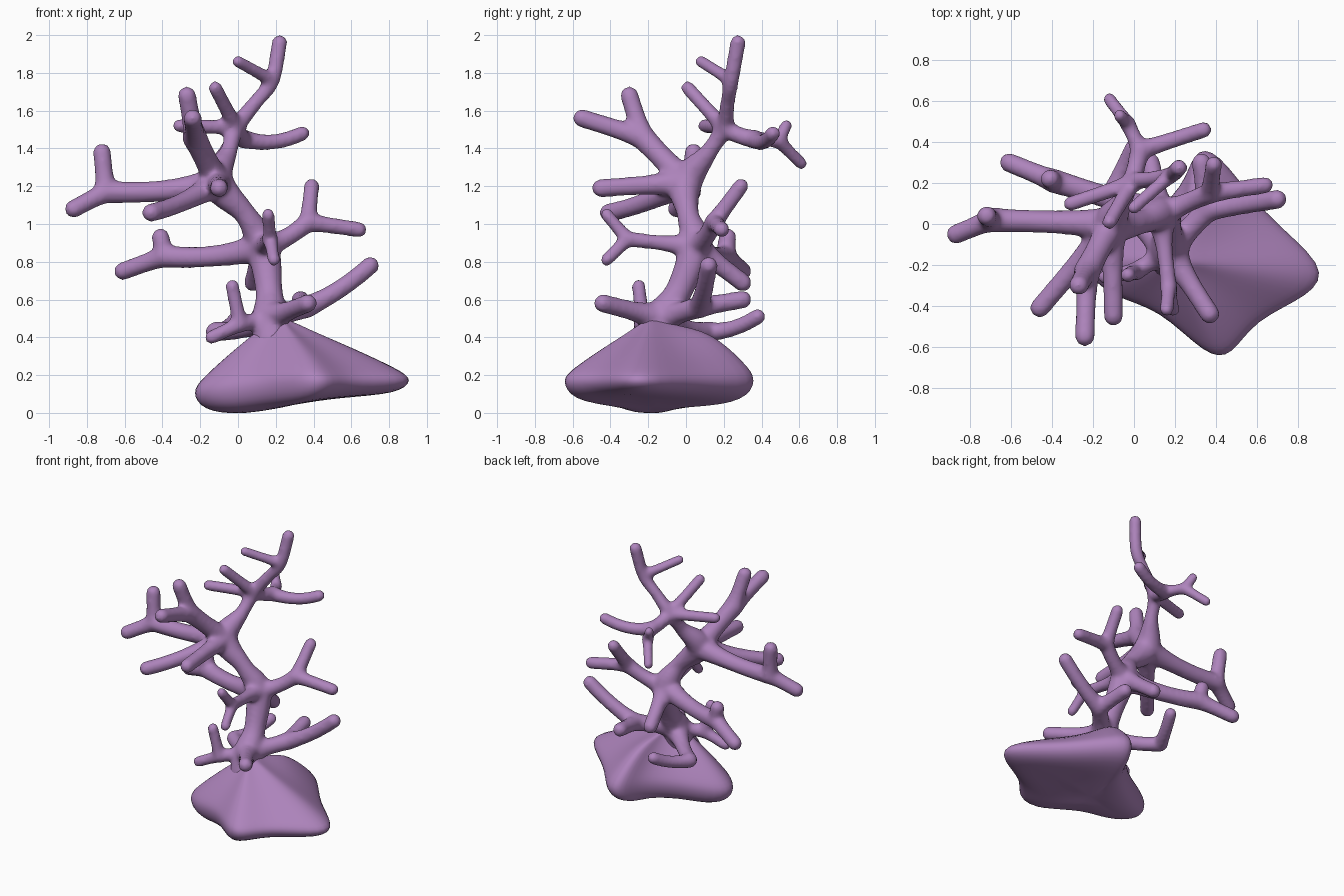
import bpy, bmesh
from mathutils import Vector, Matrix

if "Cube" in bpy.data.objects:
    bpy.data.objects.remove(bpy.data.objects["Cube"])

mat = bpy.data.materials.new("coral_purple")
mat.diffuse_color = (0.42, 0.23, 0.50, 1)
mat.use_nodes = True
mat.node_tree.nodes["Principled BSDF"].inputs["Base Color"].default_value = mat.diffuse_color


def finish(name, bm):
    """Turn a bmesh into a smooth coloured object."""
    me = bpy.data.meshes.new(name)
    bm.to_mesh(me)
    bm.free()
    me.polygons.foreach_set("use_smooth", [True] * len(me.polygons))
    me.materials.append(mat)
    ob = bpy.data.objects.new(name, me)
    bpy.context.collection.objects.link(ob)
    return ob


def bead(bm, p, r):
    m = Matrix.Translation(p) @ Matrix.Scale(r + 0.005, 4)
    bmesh.ops.create_icosphere(bm, subdivisions=2, radius=1, matrix=m)


def trunk(bm, pts):
    """Smooth tapering stem through (x, y, z, radius) points."""
    p = [Vector(q) for q in pts]
    p = [p[0] * 2 - p[1]] + p + [p[-1] * 2 - p[-2]]
    for a, b, c, d in zip(p, p[1:], p[2:], p[3:]):
        for i in range(13):
            t = i / 12
            s = 0.5 * (2 * b + (c - a) * t + (2 * a - 5 * b + 4 * c - d) * t * t
                       + (3 * b - a - 3 * c + d) * t ** 3)
            bead(bm, s.xyz, s.w)


def grow(bm, hub, end, sag=0):
    """Branch that flares at its hub (and fork) and may hang down in the middle."""
    a, b = Vector(hub[:3]), Vector(end[:3])
    fork = len(end) > 3
    r1 = end[3] * 0.88 if fork else min(0.046, hub[3] * 0.78)
    n = int((b - a).length / 0.016) + 2
    for i in range(n + 1):
        t = i / n
        r = r1 + (hub[3] - r1) * (1 - t) ** 4
        if fork:
            r += 0.12 * end[3] * t ** 4
        bead(bm, a.lerp(b, t) - Vector((0, 0, 4 * sag * t * (1 - t))), r)


# hubs on the trunk, then forks further out
LOW = (0.17, -0.13, 0.5, 0.095)
MID = (0.13, 0.05, 0.88, 0.085)
HIGH = (-0.11, 0, 1.22, 0.085)
TOP = (-0.01, 0.2, 1.51, 0.044)
CROWN = (0.18, 0.24, 1.76, 0.038)
left_fork = (-0.7, 0.02, 1.17, 0.058)
up_fork = (-0.23, -0.23, 1.46, 0.064)
back_fork = (-0.39, 0.21, 0.83, 0.058)
right_fork = (0.37, 0.15, 1.01, 0.05)
front_fork = (0.17, -0.31, 0.92, 0.04)
rear_fork = (0.03, 0.36, 1.45, 0.048)
rear_tip_fork = (-0.03, 0.49, 1.44, 0.038)
low_fork = (0.01, -0.23, 0.47, 0.044)
side_fork = (0.36, 0.07, 0.56, 0.058)
hook = (-0.12, 0.13, 0.43, 0.05)

bm = bmesh.new()
trunk(bm, [(0.18, -0.17, 0.38, 0.1), LOW, (0.165, -0.04, 0.64, 0.07), MID,
           (0.04, 0.01, 1.05, 0.056), HIGH, (-0.05, 0.12, 1.38, 0.044), TOP,
           (0.09, 0.22, 1.64, 0.036), CROWN, (0.22, 0.275, 1.96, 0.039)])

# limbs from the trunk to the forks
for hub, fork, sag in ((HIGH, left_fork, 0.02), (HIGH, up_fork, 0), (MID, back_fork, 0.025),
                       (MID, right_fork, 0.02), (MID, front_fork, 0), (TOP, rear_fork, 0.01),
                       (rear_fork, rear_tip_fork, 0), (LOW, low_fork, 0), (LOW, hook, 0.02),
                       (LOW, side_fork, 0)):
    grow(bm, hub, fork, sag)

# free twigs, listed by where they start
twigs = {
    CROWN: [(0, 0.08, 1.86)],
    TOP: [(-0.12, 0.01, 1.72), (-0.31, 0.1, 1.52)],
    rear_tip_fork: [(-0.07, 0.53, 1.52), (-0.12, 0.61, 1.32)],
    left_fork: [(-0.87, -0.05, 1.08), (-0.72, 0.04, 1.38)],
    up_fork: [(-0.27, -0.3, 1.68), (-0.24, -0.55, 1.56)],
    HIGH: [(-0.1, -0.45, 1.19)],
    MID: [(0.08, 0.3, 0.69)],
    back_fork: [(-0.61, 0.3, 0.75), (-0.41, 0.22, 0.93)],
    right_fork: [(0.64, 0.19, 0.97), (0.39, 0.29, 1.2)],
    front_fork: [(0.16, -0.42, 1.05), (0.19, -0.42, 0.81)],
    LOW: [(0.37, -0.44, 0.58)],
    side_fork: [(0.33, 0.3, 0.6)],
    low_fork: [(-0.14, -0.26, 0.4), (-0.03, -0.25, 0.67)],
}
for hub, tips in twigs.items():
    for tip in tips:
        grow(bm, hub, tip)
# drooping twigs
grow(bm, HIGH, (-0.46, -0.41, 1.06), 0.02)
grow(bm, rear_fork, (0.34, 0.46, 1.48), 0.03)
grow(bm, side_fork, (0.7, 0.12, 0.78), 0.02)
grow(bm, hook, (0, 0.38, 0.51), 0.02)

# fuse all beads into one skin
coral = finish("coral_branches", bm)
fuse = coral.modifiers.new("fuse", 'REMESH')
fuse.mode = 'VOXEL'
fuse.voxel_size = 0.013
fuse.use_smooth_shade = True
soften = coral.modifiers.new("soften", 'SMOOTH')
soften.factor = 0.5
soften.iterations = 12

# rock: lobed outline; heights follow from position
outline = [(0.99, -0.21), (0.89, -0.36), (0.6, -0.48), (0.49, -0.67), (0.36, -0.67),
           (0.12, -0.42), (-0.12, -0.37), (-0.28, -0.22), (-0.21, -0.09), (0.04, 0.01),
           (0.25, 0.2), (0.29, 0.38), (0.41, 0.4), (0.64, 0.06)]
c = Vector((0.22, -0.18))
bm = bmesh.new()
rings = []
# each ring: outline scale, then blend from underside (0) past the rim (1) to shoulder (2)
for scale, level in ((0.45, -0.2), (0.88, 0), (1, 1), (0.88, 1.34), (0.55, 2), (0.22, 2.6)):
    ring = []
    for x, y in outline:
        k = min(1, max(0, (x + 0.2) / 0.4))
        low, rim = 0.01 + 0.09 * min(1, max(0, x + 0.2)), 0.11 + 0.065 * k
        shoulder = 0.32 + 0.02 * k + 0.25 * max(0, y)
        z = low + (rim - low) * level if level <= 1 else rim + (shoulder - rim) * (level - 1)
        p = c + (Vector((x, y)) - c) * scale
        ring.append(bm.verts.new((p.x, p.y, min(z, 0.46))))
    rings.append(ring)
n = len(outline)
for lo, hi in zip(rings, rings[1:]):
    for i in range(n):
        j = (i + 1) % n
        bm.faces.new((lo[i], lo[j], hi[j], hi[i]))
for ring, z in ((rings[0], 0.03), (rings[-1], 0.52)):
    v = bm.verts.new((c.x, c.y, z))
    for i in range(n):
        bm.faces.new((ring[i], ring[(i + 1) % n], v))
bmesh.ops.recalc_face_normals(bm, faces=bm.faces)
rock = finish("rock_base", bm)
sub = rock.modifiers.new("round", 'SUBSURF')
sub.levels = sub.render_levels = 2
